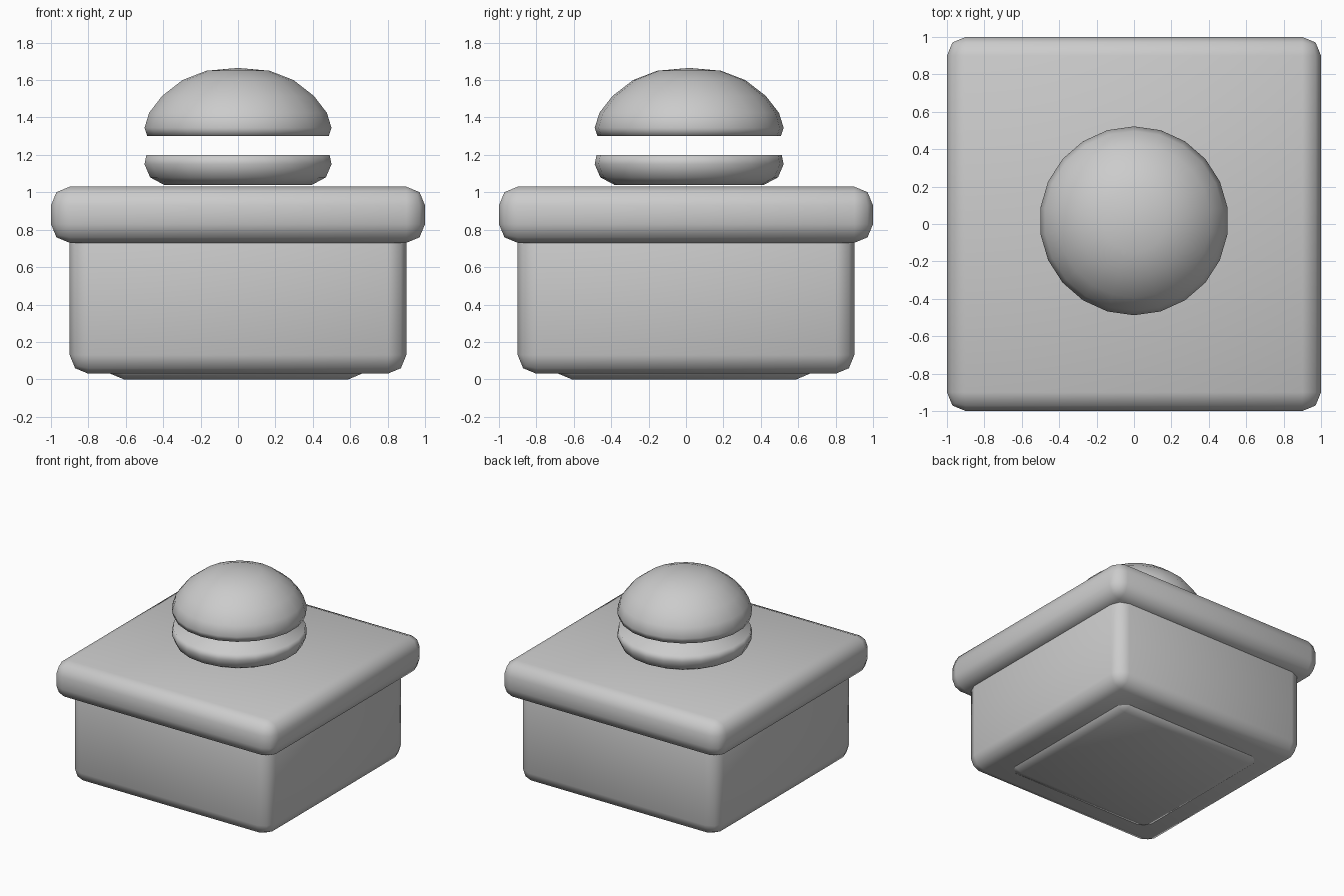
import bpy
import bmesh
import math

default_cube = bpy.data.objects.get("Cube")
if default_cube:
    bpy.data.objects.remove(default_cube, do_unlink=True)

grey = bpy.data.materials.new("plain grey")
grey.use_nodes = True
colour = (0.6, 0.6, 0.6, 1.0)
grey.diffuse_color = colour
grey.node_tree.nodes["Principled BSDF"].inputs["Base Color"].default_value = colour


def add_object(name, bm):
    """Turn a bmesh into a smooth grey object."""
    bmesh.ops.recalc_face_normals(bm, faces=bm.faces)
    for face in bm.faces:
        face.smooth = True
    mesh = bpy.data.meshes.new(name)
    bm.to_mesh(mesh)
    bm.free()
    mesh.materials.append(grey)
    obj = bpy.data.objects.new(name, mesh)
    bpy.context.collection.objects.link(obj)
    return obj


def rounded_box(name, half, bottom, top, offset=0.0):
    """Square block with two-step rounded edges."""
    bm = bmesh.new()
    bmesh.ops.create_cube(bm, size=2)
    for v in bm.verts:
        v.co.x = v.co.x * half + offset
        v.co.y = v.co.y * half + offset
        v.co.z = top if v.co.z > 0 else bottom
    obj = add_object(name, bm)
    bevel = obj.modifiers.new("rounded edges", "BEVEL")
    bevel.width = 0.1
    bevel.segments = 2
    return obj


def lathe(name, profile, centre_y, sides=22):
    """Closed turned solid; a zero radius makes a pole."""
    bm = bmesh.new()
    rings = []
    for radius, z in profile:
        count = sides if radius > 0 else 1
        rings.append([bm.verts.new((radius * math.sin(math.tau * i / sides),
                                    centre_y + radius * math.cos(math.tau * i / sides), z))
                      for i in range(count)])
    for low, high in zip(rings, rings[1:]):
        for i in range(sides):
            j = (i + 1) % sides
            if len(high) == 1:
                bm.faces.new((low[i], low[j], high[0]))
            else:
                bm.faces.new((low[i], low[j], high[j], high[i]))
    for ring in (rings[0], rings[-1]):
        if len(ring) > 1:
            bm.faces.new(ring)
    return add_object(name, bm)


# Box with its foot and lid
rounded_box("foot", 0.70, 0.0, 0.30, -0.01)
rounded_box("body", 0.90, 0.03, 0.93)
rounded_box("lid", 1.00, 0.73, 1.03)

# Split knob floating above the lid
knob_y = 0.017
lathe("knob_base", [(0.40, 1.04), (0.475, 1.08), (0.505, 1.15), (0.495, 1.20)], knob_y)
lathe("knob_dome", [(0.49, 1.30), (0.505, 1.345), (0.48, 1.425), (0.41, 1.515),
                    (0.30, 1.60), (0.17, 1.65), (0, 1.665)], knob_y)
